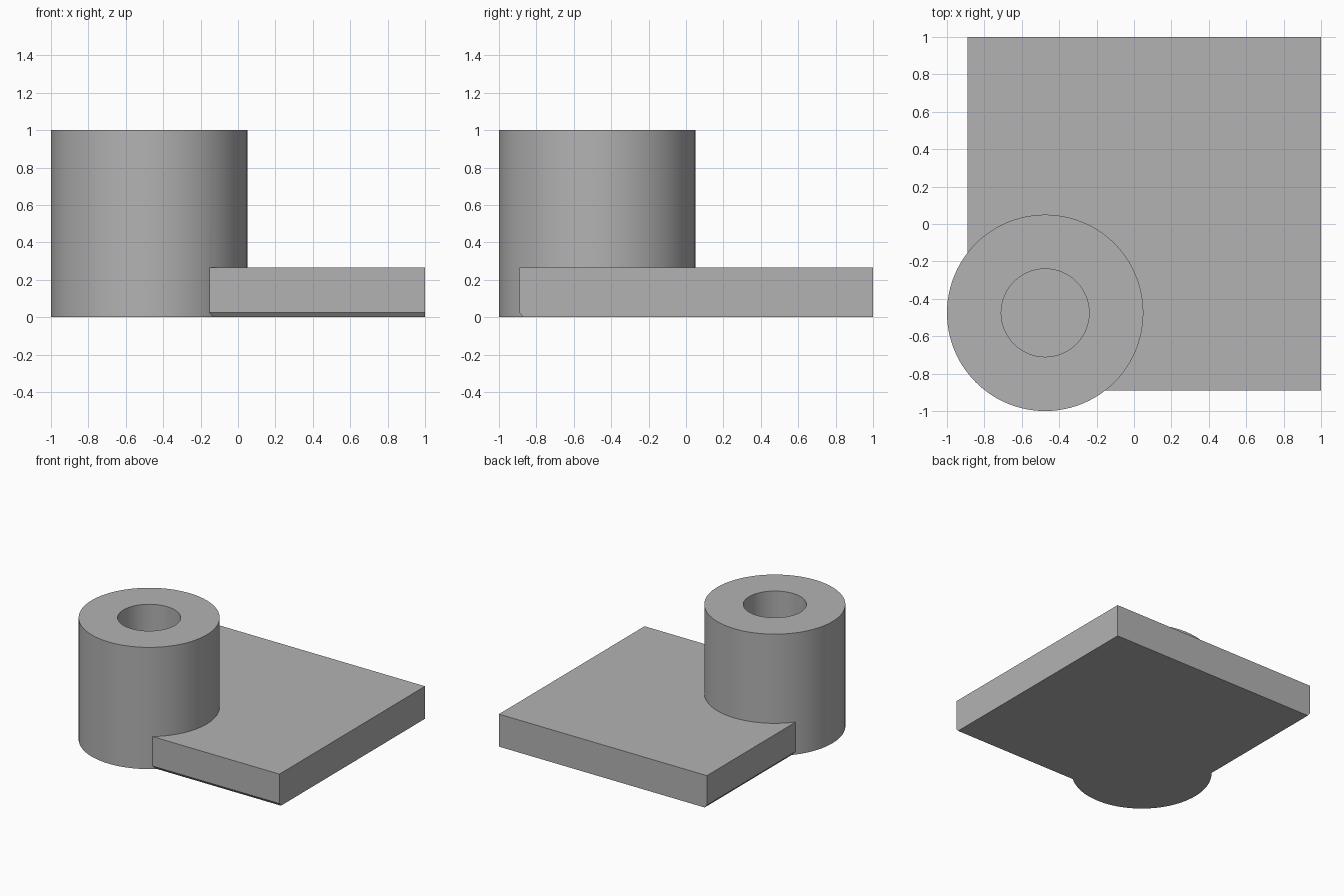
import bpy, bmesh, math

cube = bpy.data.objects.get("Cube")
if cube:
    bpy.data.objects.remove(cube, do_unlink=True)

# Dimensions
EDGE = -0.89            # front and right faces of the plate
PLATE_TOP = 0.267
CHAMFER_RUN, CHAMFER_RISE = 0.02, 0.025
CENTRE, RADIUS, HEIGHT = -0.475, 0.525, 1.0
BORE_RADIUS = 0.235

grey = bpy.data.materials.new("plain grey")
grey.use_nodes = True
colour = (0.45, 0.45, 0.45, 1)
grey.diffuse_color = colour
grey.node_tree.nodes["Principled BSDF"].inputs["Base Color"].default_value = colour


def cylinder(name, radius, bottom, top):
    bpy.ops.mesh.primitive_cylinder_add(
        vertices=96, radius=radius, depth=top - bottom,
        location=(CENTRE, CENTRE, (bottom + top) / 2))
    obj = bpy.context.object
    obj.name = name
    obj.data.materials.append(grey)
    return obj


def outline(bm, edge, z):
    # Rectangle whose corner is trimmed off inside the boss
    inner = -0.2
    points = [(1, edge), (1, 1), (edge, 1), (edge, inner), (inner, edge)]
    return [bm.verts.new((x, y, z)) for x, y in points]


def combine(target, tool, operation):
    mod = target.modifiers.new(operation.title(), 'BOOLEAN')
    mod.operation, mod.solver, mod.object = operation, 'EXACT', tool
    bpy.ops.object.select_all(action='DESELECT')
    target.select_set(True)
    bpy.context.view_layer.objects.active = target
    bpy.ops.object.modifier_apply(modifier=mod.name)
    bpy.data.objects.remove(tool, do_unlink=True)


# Plate with a small chamfer under its two boss-side edges
bm = bmesh.new()
loops = [outline(bm, EDGE + CHAMFER_RUN, 0),
         outline(bm, EDGE, CHAMFER_RISE),
         outline(bm, EDGE, PLATE_TOP)]
for low, high in zip(loops, loops[1:]):
    for i in range(len(low)):
        j = (i + 1) % len(low)
        bm.faces.new((low[i], low[j], high[j], high[i]))
bm.faces.new(loops[0][::-1])
bm.faces.new(loops[-1])
bmesh.ops.recalc_face_normals(bm, faces=bm.faces)
mesh = bpy.data.meshes.new("plate")
bm.to_mesh(mesh)
bm.free()
mesh.materials.append(grey)
plate = bpy.data.objects.new("plate", mesh)
bpy.context.collection.objects.link(plate)

# Round boss fused to the plate, with a blind bore from the top
boss = cylinder("plate_with_boss", RADIUS, 0, HEIGHT)
combine(boss, plate, 'UNION')
combine(boss, cylinder("bore_cutter", BORE_RADIUS, PLATE_TOP, HEIGHT + 0.2), 'DIFFERENCE')

bpy.ops.object.select_all(action='DESELECT')
boss.select_set(True)
bpy.context.view_layer.objects.active = boss
bpy.ops.object.shade_smooth_by_angle(angle=math.radians(30))
